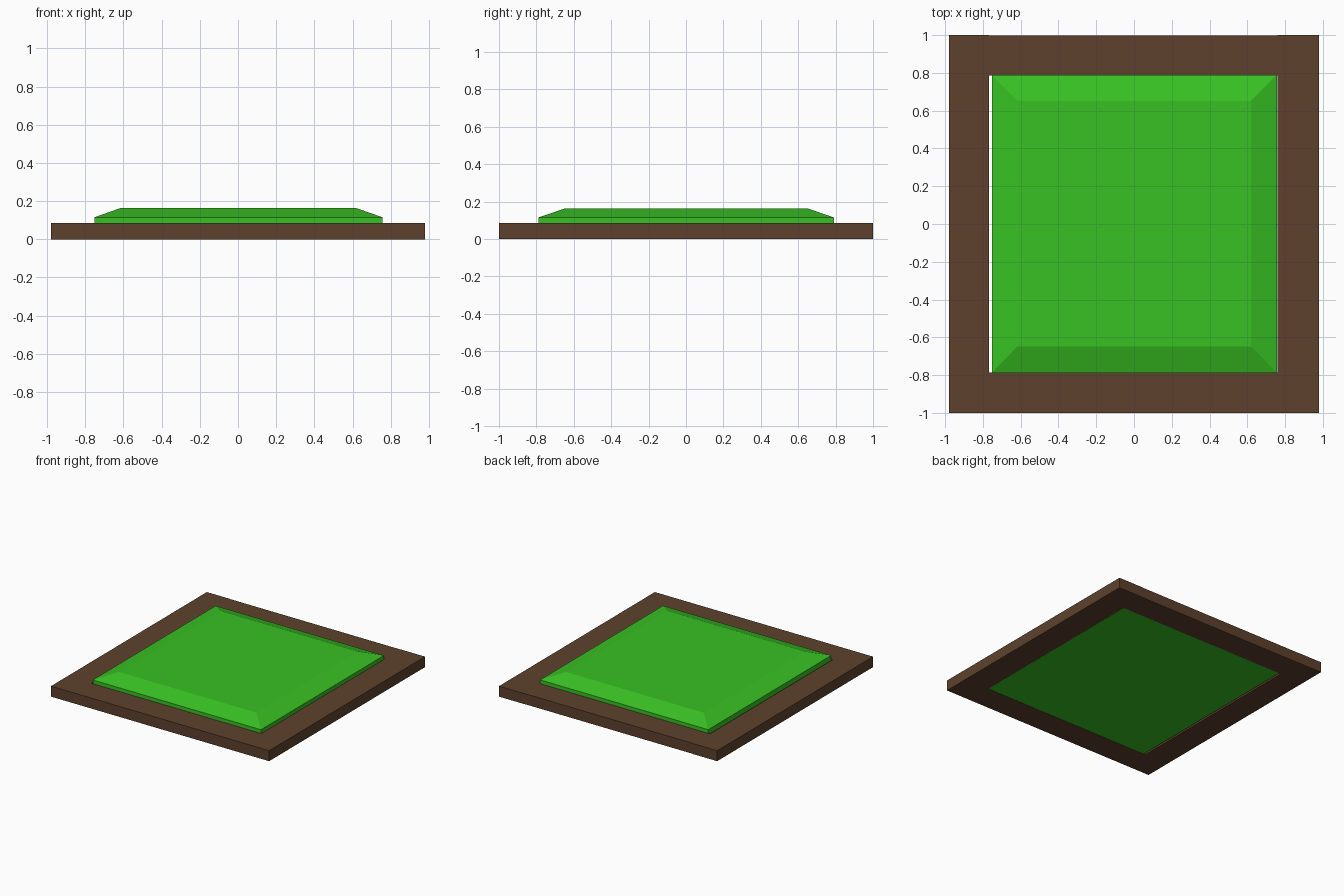
import bpy, bmesh

if "Cube" in bpy.data.objects:
    bpy.data.objects.remove(bpy.data.objects["Cube"])


def material(name, rgb):
    m = bpy.data.materials.new(name)
    m.diffuse_color = (*rgb, 1.0)
    m.use_nodes = True
    m.node_tree.nodes["Principled BSDF"].inputs["Base Color"].default_value = m.diffuse_color
    return m


def finish(name, bm, mat):
    bmesh.ops.recalc_face_normals(bm, faces=bm.faces)
    me = bpy.data.meshes.new(name)
    bm.to_mesh(me)
    bm.free()
    me.materials.append(mat)
    ob = bpy.data.objects.new(name, me)
    bpy.context.collection.objects.link(ob)
    return ob


def stacked_block(name, rings, mat):
    """Closed solid through rectangular rings (x0, x1, y0, y1, z)."""
    bm = bmesh.new()
    loops = [[bm.verts.new((x, y, z)) for x, y in
              ((x0, y0), (x1, y0), (x1, y1), (x0, y1))]
             for x0, x1, y0, y1, z in rings]
    bm.faces.new(loops[0][::-1])
    bm.faces.new(loops[-1])
    for a, b in zip(loops, loops[1:]):
        for i in range(4):
            j = (i + 1) % 4
            bm.faces.new((a[i], a[j], b[j], b[i]))
    return finish(name, bm, mat)


wood = material("brown wood", (0.110, 0.053, 0.026))
grass = material("grass green", (0.040, 0.535, 0.017))

# Wooden border: two long side planks with two planks fitted between them
H = 0.085
planks = {
    "left_plank": (-0.98, -0.767, -1.0, 1.0),
    "right_plank": (0.761, 0.98, -1.0, 1.0),
    "front_plank": (-0.767, 0.761, -1.0, -0.786),
    "back_plank": (-0.767, 0.761, 0.787, 0.998),
}
for name, rect in planks.items():
    stacked_block(name, [(*rect, 0.0), (*rect, H)], wood)

# Grass bed filling the border, with sloped edges on top
bed = (-0.753, 0.758, -0.788, 0.790)
stacked_block("grass_bed", [
    (*bed, 0.002),
    (*bed, 0.115),
    (-0.617, 0.62, -0.648, 0.652, 0.163),
], grass)
